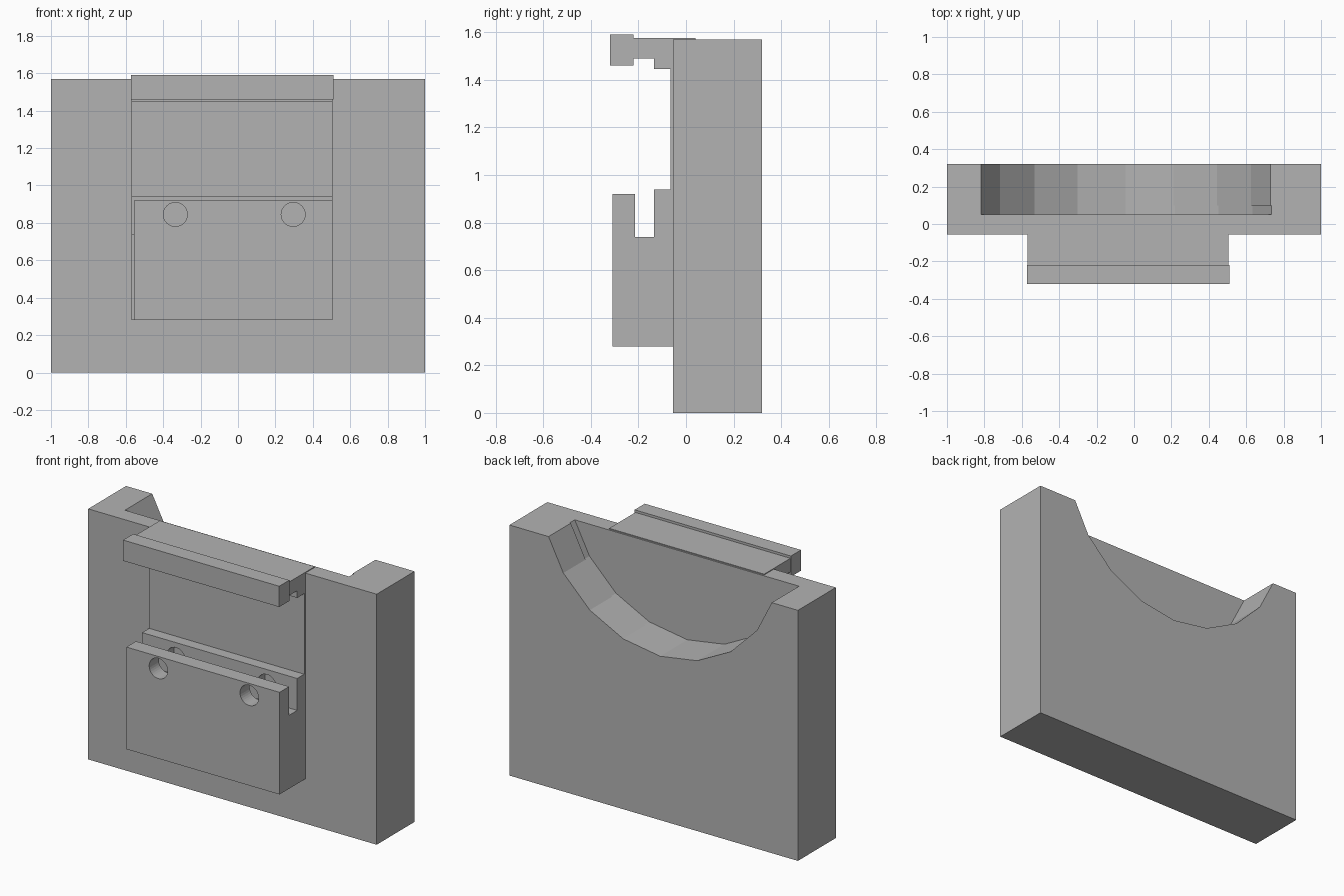
import bpy, bmesh, math
from mathutils import Matrix, Vector

cube = bpy.data.objects.get("Cube")
if cube:
    bpy.data.objects.remove(cube, do_unlink=True)

grey = bpy.data.materials.new("plain grey")
grey.use_nodes = True
colour = (0.45, 0.45, 0.45, 1)
grey.diffuse_color = colour
grey.node_tree.nodes["Principled BSDF"].inputs["Base Color"].default_value = colour


def finish(bm, name, cutter=False):
    bmesh.ops.recalc_face_normals(bm, faces=bm.faces)
    mesh = bpy.data.meshes.new(name)
    bm.to_mesh(mesh)
    bm.free()
    mesh.materials.append(grey)
    obj = bpy.data.objects.new(name, mesh)
    bpy.context.scene.collection.objects.link(obj)
    if cutter:
        obj.hide_render = True
        obj.hide_viewport = True
        obj.display_type = 'WIRE'
    return obj


def profile_x(name, outline, x0, x1):
    """Extrude a (y, z) outline along x."""
    bm = bmesh.new()
    face = bm.faces.new([bm.verts.new((x0, y, z)) for y, z in outline])
    ext = bmesh.ops.extrude_face_region(bm, geom=[face])
    verts = [v for v in ext["geom"] if isinstance(v, bmesh.types.BMVert)]
    bmesh.ops.translate(bm, vec=Vector((x1 - x0, 0, 0)), verts=verts)
    return finish(bm, name)


def box(name, x, y, z):
    return profile_x(name, [(y[0], z[0]), (y[1], z[0]), (y[1], z[1]), (y[0], z[1])], *x)


def cylinder_y(name, x, z, radius, y0, y1, sides):
    """Cutter cylinder lying along y, with a vertex at its lowest point."""
    bm = bmesh.new()
    bmesh.ops.create_cone(bm, cap_ends=True, segments=sides, radius1=radius,
                          radius2=radius, depth=y1 - y0)
    bm.transform(Matrix.Translation((x, (y0 + y1) / 2, z)) @ Matrix.Rotation(math.pi / 2, 4, 'X'))
    return finish(bm, name, cutter=True)


def cut(obj, cutter):
    mod = obj.modifiers.new(cutter.name, 'BOOLEAN')
    mod.operation = 'DIFFERENCE'
    mod.solver = 'EXACT'
    mod.object = cutter


# Main block with a faceted round recess open to the back and top
block = box("main_block", (-1, 1), (-0.055, 0.32), (0, 1.57))
cut(block, cylinder_y("recess_cutter", -0.045, 1.857, 0.83, 0.05, 0.5, 20))
cut(block, cylinder_y("undercut_cutter", -0.037, 1.858, 0.83, 0.05, 0.1, 20))

# Bracket: top arm, thin back sheet, lower ledge and spacer in one section
LEFT, RIGHT = -0.57, 0.505
bracket = profile_x("bracket", [
    (0.04, 1.575), (-0.23, 1.575), (-0.23, 1.49), (-0.135, 1.49), (-0.135, 1.445),
    (-0.065, 1.445), (-0.065, 0.94), (-0.135, 0.94), (-0.135, 0.74), (-0.215, 0.74),
    (-0.215, 0.28), (-0.05, 0.28), (-0.05, 1.56), (0.04, 1.56)], LEFT, RIGHT)

# Raised lip at the end of the top arm
box("top_lip", (-0.573, 0.51), (-0.32, -0.22), (1.46, 1.59))

# Front clamp plate
plate = box("clamp_plate", (-0.557, RIGHT), (-0.31, -0.215), (0.28, 0.92))

# Two bolt holes through the plate and the ledge behind it
for side, x in (("right", -0.335), ("left", 0.295)):
    hole = cylinder_y(side + "_hole_cutter", x, 0.845, 0.064, -0.4, -0.065, 32)
    cut(plate, hole)
    cut(bracket, hole)
